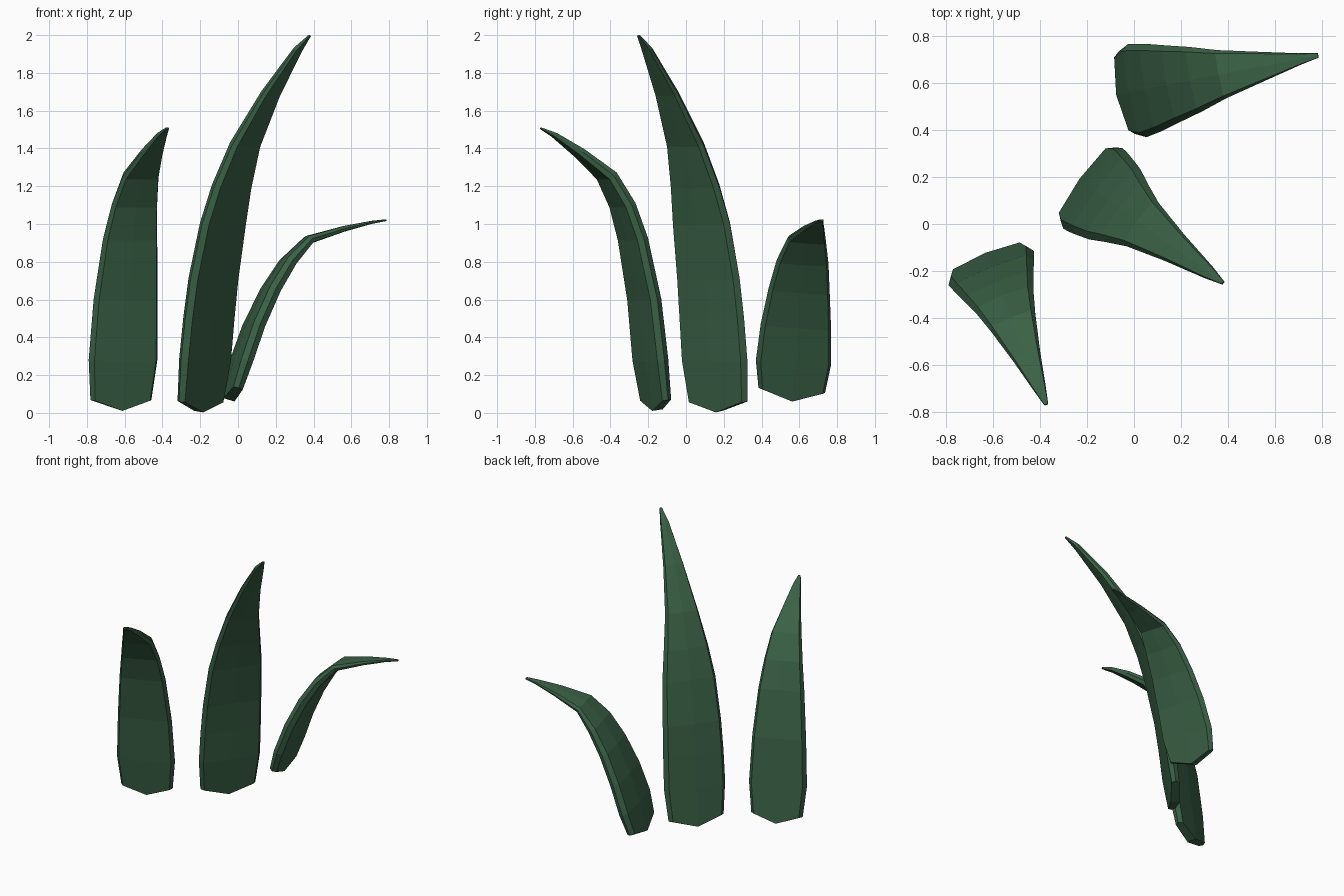
import bpy, bmesh, math
from mathutils import Vector

if "Cube" in bpy.data.objects:
    bpy.data.objects.remove(bpy.data.objects["Cube"])

green = bpy.data.materials.new("dark leaf green")
green.diffuse_color = (0.042, 0.118, 0.060, 1)
green.use_nodes = True
green.node_tree.nodes["Principled BSDF"].inputs["Base Color"].default_value = green.diffuse_color


def make_leaf(name, base, angle, roll, path):
    """Sweep a flat bevelled section along a path of (reach, height, half width, half thickness)."""
    out = Vector((math.cos(angle), math.sin(angle), 0))          # lean direction
    side = Vector((-math.sin(angle), math.cos(angle), roll)).normalized()
    pts = [Vector((base[0], base[1], z)) + out * u for u, z, _, _ in path]
    # section: inner face, pointed side edge, outer face, pointed side edge
    section = [(-.9, 1), (0, 1.1), (.9, 1), (1, 0), (.88, -1), (0, -1.25), (-.88, -1), (-1, 0)]
    bm = bmesh.new()
    rings = []
    for i, p in enumerate(pts):
        tan = (pts[min(i + 1, len(pts) - 1)] - pts[max(i - 1, 0)]).normalized()
        normal = (out - tan * out.dot(tan)).normalized()         # towards the inner face
        a, b = path[i][2:]
        ring = []
        for s, t in section:
            co = p + side * (a * s) + normal * (b * t)
            if i == 0 and s == 0:
                co -= tan * 0.054                                # pointed bottom edge
            ring.append(bm.verts.new(co))
        rings.append(ring)
    n = len(section)
    for lo, hi in zip(rings, rings[1:]):
        for k in range(n):
            bm.faces.new((lo[k], lo[(k + 1) % n], hi[(k + 1) % n], hi[k]))
    bm.faces.new(rings[-1])                                      # tip
    r = rings[0]                                                 # bottom, folded at the middle
    bm.faces.new((r[0], r[1], r[5], r[6], r[7]))
    bm.faces.new((r[1], r[2], r[3], r[4], r[5]))
    bmesh.ops.recalc_face_normals(bm, faces=bm.faces)
    mesh = bpy.data.meshes.new(name)
    bm.to_mesh(mesh)
    bm.free()
    mesh.materials.append(green)
    bpy.context.collection.objects.link(bpy.data.objects.new(name, mesh))


# Tall leaf in the middle
make_leaf("tall_leaf", (-.2, .17), math.radians(-36), 0, [
    (0, .06, .192, .026), (.03, .28, .213, .032), (.055, .5, .21, .032),
    (.085, .71, .203, .032), (.147, 1.0, .185, .031), (.205, 1.2, .155, .030),
    (.293, 1.42, .115, .027), (.46, 1.69, .07, .020), (.64, 1.925, .03, .012), (.716, 1.997, .008, .004)])

# Medium leaf at the front left
make_leaf("medium_leaf", (-.62, -.16), math.radians(-68), 0, [
    (0, .068, .174, .026), (.03, .28, .196, .032), (.065, .6, .182, .032),
    (.13, .92, .155, .031), (.19, 1.1, .13, .030), (.28, 1.255, .102, .027),
    (.44, 1.38, .06, .020), (.58, 1.472, .028, .011), (.657, 1.507, .009, .004)])

# Short drooping leaf at the back right
make_leaf("short_leaf", (-.03, .56), math.radians(11), -.07, [
    (0, .12, .18, .026), (.045, .265, .203, .032), (.115, .46, .19, .032),
    (.205, .65, .165, .031), (.3, .8, .14, .028), (.41, .915, .105, .020),
    (.6, .973, .06, .013), (.75, 1.008, .025, .007), (.83, 1.02, .01, .004)])
